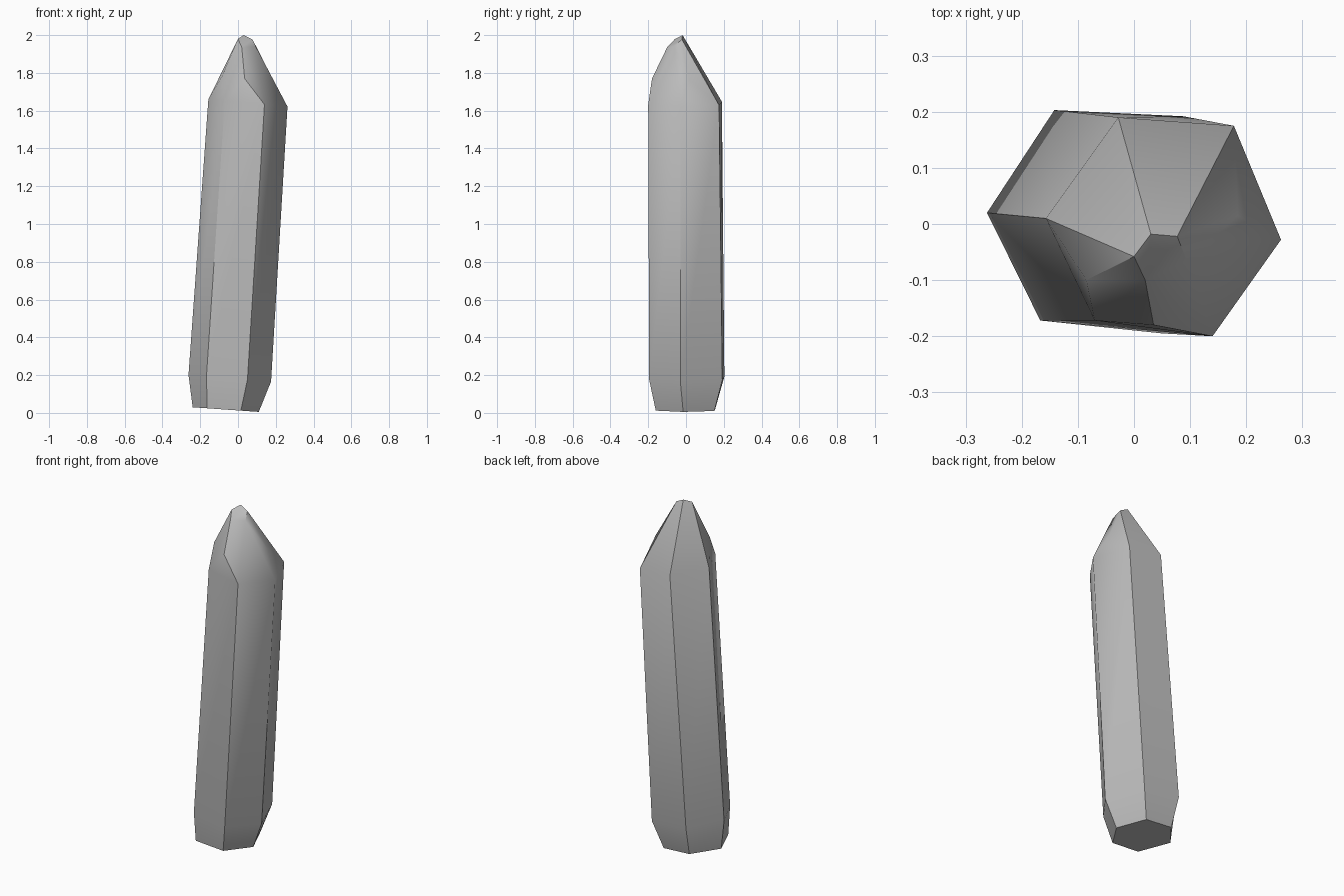
import bpy
import bmesh

cube = bpy.data.objects.get("Cube")
if cube:
    bpy.data.objects.remove(cube, do_unlink=True)

# Plain grey stone
stone = bpy.data.materials.new("grey stone")
stone.use_nodes = True
grey = (0.5, 0.5, 0.5, 1)
stone.diffuse_color = grey
stone.node_tree.nodes["Principled BSDF"].inputs["Base Color"].default_value = grey

bm = bmesh.new()


def ring(points, height, slope):
    """Six-sided cross-section, tilted with the leaning shaft."""
    return [bm.verts.new((x, y, height - slope * x)) for x, y in points]


def face(*verts):
    bm.faces.new(verts)


# Cross-sections, from the left corner round past the front
base = ring([(-.24, .015), (-.163, -.16), (.015, -.16),
             (.11, -.015), (.04, .15), (-.13, .155)], .013, .07)
lower = ring([(-.262, .02), (-.167, -.172), (.05, -.195),
              (.175, -.03), (.088, .192), (-.142, .203)], .18, .08)
upper = ring([(-.157, .01), (-.07, -.172), (.14, -.2),
              (.262, -.028), (.178, .175), (-.028, .19)], 1.645, .09)

# Shaft and chamfered foot
face(*reversed(base))
for a, b in ((base, lower), (lower, upper)):
    for i in range(6):
        j = (i + 1) % 6
        face(a[i], a[j], b[j], b[i])

# Broken tip and the bulges below it
west, peak, east, south_east, south, front, front_left, right = [
    bm.verts.new(p) for p in (
        (0, -.058, 1.98), (.03, -.018, 2), (.077, -.022, 1.977),
        (.094, -.065, 1.94), (.02, -.1, 1.935), (.035, -.18, 1.77),
        (-.085, -.1, 1.78), (.185, .015, 1.765))]
u_left, u_fl, u_fr, u_right, u_br, u_bl = upper

face(west, south, south_east, east, peak)
# Rear facets
face(u_bl, u_left, west, peak)
face(u_br, u_bl, peak, east)
# Right facets
face(u_right, u_br, right)
face(u_br, east, right)
face(u_right, right, south_east)
face(right, east, south_east)
# Front facets
face(u_fr, u_right, south_east)
face(u_fr, south_east, south)
face(u_fr, south, front)
face(u_fl, u_fr, front)
face(u_fl, front, south, front_left)
# Left facets
face(u_left, u_fl, front_left)
face(u_left, front_left, west)
face(front_left, south, west)

bmesh.ops.recalc_face_normals(bm, faces=bm.faces)
mesh = bpy.data.meshes.new("crystal_shard")
bm.to_mesh(mesh)
bm.free()
mesh.materials.append(stone)
shard = bpy.data.objects.new("crystal_shard", mesh)
bpy.context.collection.objects.link(shard)

# Smooth the shallow creases, keep the corners sharp
bpy.ops.object.select_all(action="DESELECT")
shard.select_set(True)
bpy.context.view_layer.objects.active = shard
bpy.ops.object.shade_smooth_by_angle(angle=0.6)
